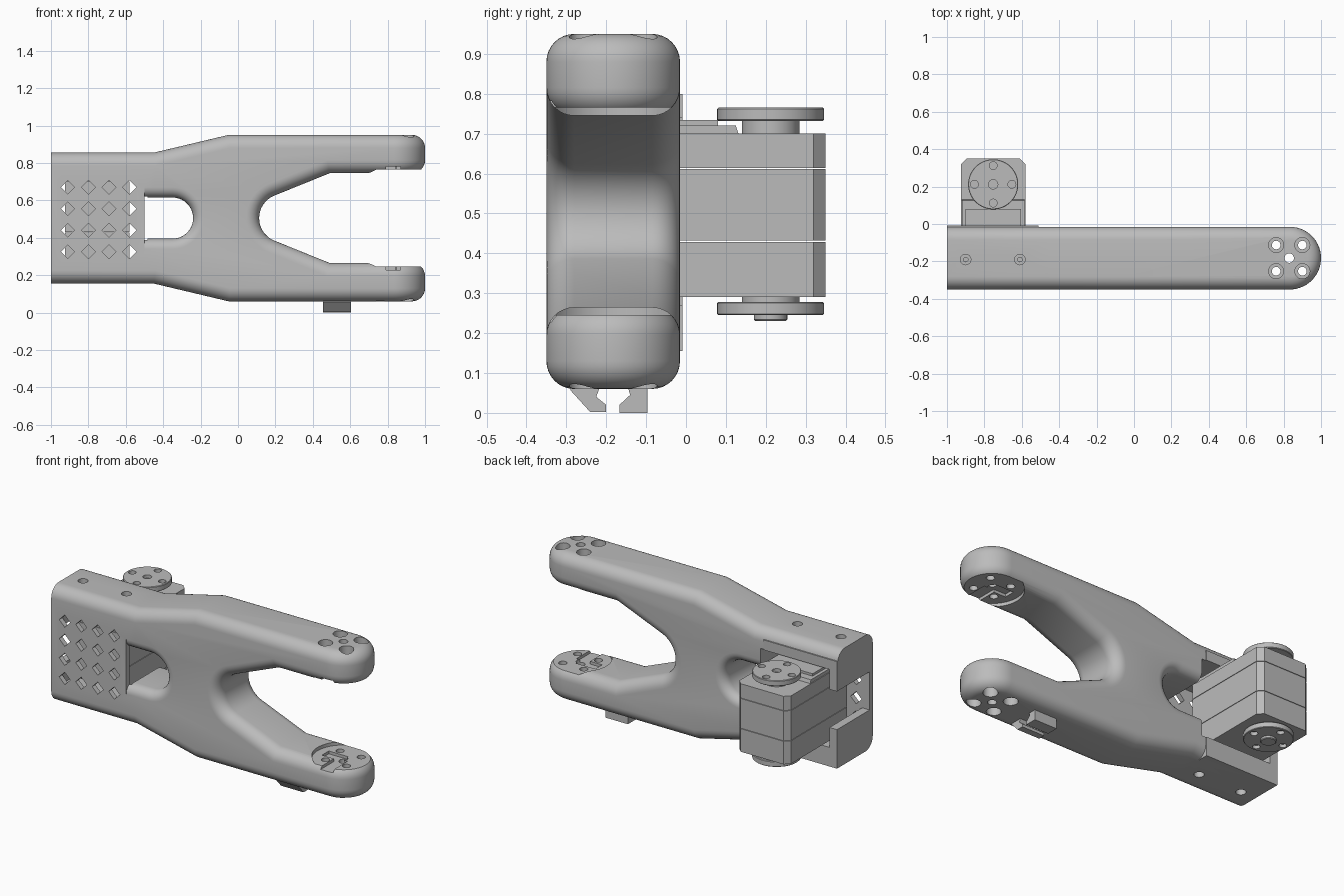
import bpy, bmesh, math
from mathutils import Vector

cube = bpy.data.objects.get("Cube")
if cube:
    bpy.data.objects.remove(cube, do_unlink=True)

MID = 0.505                      # height of the mirror plane
FRONT, BACK = -0.35, -0.015      # body depth
YC = (FRONT + BACK) / 2

grey = bpy.data.materials.new("light_grey")
grey.use_nodes = True
grey.diffuse_color = (0.5, 0.5, 0.5, 1)
grey.node_tree.nodes["Principled BSDF"].inputs["Base Color"].default_value = (0.5, 0.5, 0.5, 1)


def finish(name, bm):
    bmesh.ops.recalc_face_normals(bm, faces=bm.faces)
    mesh = bpy.data.meshes.new(name)
    bm.to_mesh(mesh)
    bm.free()
    mesh.materials.append(grey)
    obj = bpy.data.objects.new(name, mesh)
    bpy.context.collection.objects.link(obj)
    return obj


def loft(name, parts):
    """Each part is a list of matching loops, skinned and capped."""
    bm = bmesh.new()
    for loops in parts:
        rings = [[bm.verts.new(p) for p in loop] for loop in loops]
        n = len(rings[0])
        for a, b in zip(rings, rings[1:]):
            for i in range(n):
                bm.faces.new((a[i], a[(i + 1) % n], b[(i + 1) % n], b[i]))
        bm.faces.new(rings[0])
        bm.faces.new(rings[-1])
    return finish(name, bm)


def box(x0, x1, y0, y1, z0, z1):
    return [[(x0, y0, z), (x1, y0, z), (x1, y1, z), (x0, y1, z)] for z in (z0, z1)]


def flip(z, side):
    return MID + side * (z - MID)


def lathe(x, y, profile, side=1, n=32):
    """Round part about a vertical axis from (radius, height) pairs."""
    return [[(x + r * math.cos(math.tau * i / n), y + r * math.sin(math.tau * i / n), flip(z, side))
             for i in range(n)] for r, z in profile]


def along_x(x0, x1, pts):
    return [[(x, y, z) for y, z in pts] for x in (x0, x1)]


def select(obj):
    bpy.ops.object.select_all(action='DESELECT')
    obj.select_set(True)
    bpy.context.view_layer.objects.active = obj


def boolean(target, parts, op='DIFFERENCE'):
    tool = loft("cutter", parts)
    tool.hide_render = True
    mod = target.modifiers.new("cut", 'BOOLEAN')
    mod.operation, mod.solver, mod.object = op, 'EXACT', tool
    select(target)
    bpy.ops.object.modifier_apply(modifier=mod.name)
    bpy.data.objects.remove(tool, do_unlink=True)


def smooth(obj):
    select(obj)
    bpy.ops.object.shade_smooth_by_angle(angle=math.radians(30))


# Forked body: upper half of the outline, mirrored, extruded and rounded
half = [(-1, 0.855), (-0.45, 0.855), (-0.05, 0.95), (1, 0.95), (1, 0.745), (0.49, 0.745)]
for i in range(9):
    a = math.radians(114 + 66 * i / 8)
    half.append((0.243 + 0.13 * math.cos(a), MID + 0.13 * math.sin(a)))
outline = half + [(x, flip(z, -1)) for x, z in reversed(half[:-1])]
body = loft("forked_body", [[[(x, y, z) for x, z in outline] for y in (FRONT, BACK)]])
bm = bmesh.new()
bm.from_mesh(body.data)
tips = [e for e in bm.edges if all(v.co.x > 0.99 for v in e.verts)
        and abs(e.verts[0].co.y - e.verts[1].co.y) < 0.01]
bmesh.ops.bevel(bm, geom=tips, offset=0.1672, offset_type='OFFSET', segments=14,
                profile=0.5, affect='EDGES', clamp_overlap=False)
bmesh.ops.remove_doubles(bm, verts=bm.verts, dist=0.001)
rims = [e for e in bm.edges if len(e.link_faces) == 2
        and e.calc_face_angle() > math.radians(50)
        and not all(v.co.x < -0.99 for v in e.verts)]
bmesh.ops.bevel(bm, geom=rims, offset=0.07, offset_type='OFFSET', segments=8,
                profile=0.5, affect='EDGES', clamp_overlap=False)
bmesh.ops.recalc_face_normals(bm, faces=bm.faces)
bm.to_mesh(body.data)
bm.free()

# Squared rear lip around the actuator bay
boolean(body, [box(-1, -0.51, -0.2, -0.009, 0.155, 0.4)], 'UNION')
boolean(body, [box(-1, -0.51, -0.1, -0.009, 0.6, 0.8)], 'UNION')

# Window with a rounded end and flared rims
FLARE = 0.055


def window_loop(y, grow):
    r = 0.11 + grow
    arc = [(-0.35 + r * math.cos(a), y, MID + r * math.sin(a))
           for a in (math.pi * (i / 20 - 0.5) for i in range(21))]
    return [(-0.5, y, MID - r)] + arc + [(-0.5, y, MID + r)]


steps = []
for i in range(7):
    a = math.pi / 2 * i / 6
    steps.append((FRONT + FLARE * (1 - math.cos(a)), FLARE * (1 - math.sin(a))))
steps = [(FRONT - 0.05, FLARE)] + steps
steps += [(2 * YC - y, g) for y, g in reversed(steps)]
boolean(body, [[window_loop(y, g) for y, g in steps]])

# Actuator bay, open at the back, and its end slot
boolean(body, [box(-0.95, -0.485, -0.32, 0.1, 0.27, 0.74)])
boolean(body, [box(-1.1, -0.9, -0.32, 0.1, 0.39, 0.62)])

# Grid of diamond vents in the front panel
D = 0.037
vents = []
for i in range(4):
    for j in range(4):
        x, z = -0.91 + 0.11 * i, 0.325 + 0.115 * j
        vents.append([[(x - D, y, z), (x, y, z - D), (x + D, y, z), (x, y, z + D)]
                      for y in (-0.4, -0.3)])
boolean(body, vents)

# Fork pads, grooves, bolt holes and side screw holes
for side in (1, -1):
    boolean(body, [lathe(0.83, YC, [(0.172, 0.66), (0.172, 0.765)], side, 64)])
    zs = sorted((flip(0.7, side), flip(0.782, side)))
    boolean(body, [box(0.79, 0.87, -0.4, -0.2, *zs)])
    boolean(body, [box(0.71, 0.84, -0.215, -0.15, *zs)])
    boolean(body, [lathe(0.83, YC, [(0.025, 0.7), (0.025, 1)], side)])
    boolean(body, [lathe(x, y, [(0.023, 0.7), (0.023, 0.86), (0.04, 0.86), (0.04, 1)], side)
                   for x in (0.76, 0.9) for y in (YC - 0.07, YC + 0.07)])
    boolean(body, [lathe(x, -0.19, [(0.012, 0.7), (0.012, 0.82), (0.028, 0.82), (0.028, 0.9)], side)
                   for x in (-0.9, -0.61)])
smooth(body)

# Cable clip hooks under the lower arm
loft("cable_clip", [
    along_x(0.455, 0.605, [(-0.29, 0.08), (-0.29, 0.057), (-0.24, 0.002), (-0.2, 0.002),
                           (-0.2, 0.02), (-0.225, 0.04), (-0.21, 0.08)]),
    along_x(0.455, 0.605, [(-0.15, 0.08), (-0.14, 0.045), (-0.167, 0.02), (-0.167, 0),
                           (-0.097, 0), (-0.097, 0.08)])])

# Actuator case: three stacked sections with chamfered outer corners
X0, X1, Y0, Y1, C = -0.925, -0.58, -0.21, 0.35, 0.03
plan = [(X0, Y0), (X1, Y0), (X1, Y1 - C), (X1 - C, Y1), (X0 + C, Y1), (X0, Y1 - C)]
for name, z0, z1 in (("case_bottom", 0.29, 0.429), ("case_middle", 0.432, 0.611),
                     ("case_top", 0.614, 0.70)):
    loft(name, [[[(x, y, z) for x, y in plan] for z in (z0, z1)]])

# Mounting brackets, horns and hubs above and below the case
HX, HY = -0.753, 0.212
for side, word in ((1, "upper"), (-1, "lower")):
    loft(word + "_bracket", [
        along_x(-0.92, -0.585, [(y, flip(z, side)) for y, z in
                                ((-0.2, 0.69), (0.135, 0.69), (0.125, 0.72), (-0.2, 0.72))])])
    if side > 0:
        loft("upper_bracket_plate", [box(-0.9, -0.605, -0.15, 0.08, 0.715, 0.734)])
    hub = loft(word + "_hub", [lathe(HX, HY, [(0.072, 0.69), (0.072, 0.735)], side)])
    horn = loft(word + "_horn", [lathe(HX, HY, [
        (0.131, 0.732), (0.134, 0.735), (0.134, 0.762), (0.131, 0.765)], side, 64)])
    holes = [lathe(HX + 0.1 * math.cos(a), HY + 0.1 * math.sin(a),
                   [(0.021, 0.745), (0.021, 0.8)], side, 20)
             for a in (0, math.pi / 2, math.pi, 1.5 * math.pi)]
    if side > 0:
        holes.append(lathe(HX, HY, [(0.025, 0.745), (0.025, 0.8)], side, 20))
    boolean(horn, holes)
    smooth(hub)
    smooth(horn)
cap = loft("lower_horn_cap", [lathe(HX, HY, [(0.042, 0.75), (0.042, 0.776), (0.038, 0.78)], -1)])
smooth(cap)

# Small screws on the case top beside the horn
screws = loft("case_screws", [lathe(x, 0.1, [(0.014, 0.69), (0.014, 0.706)], side, 16)
                              for x in (-0.905, -0.6) for side in (1, -1)])
smooth(screws)
